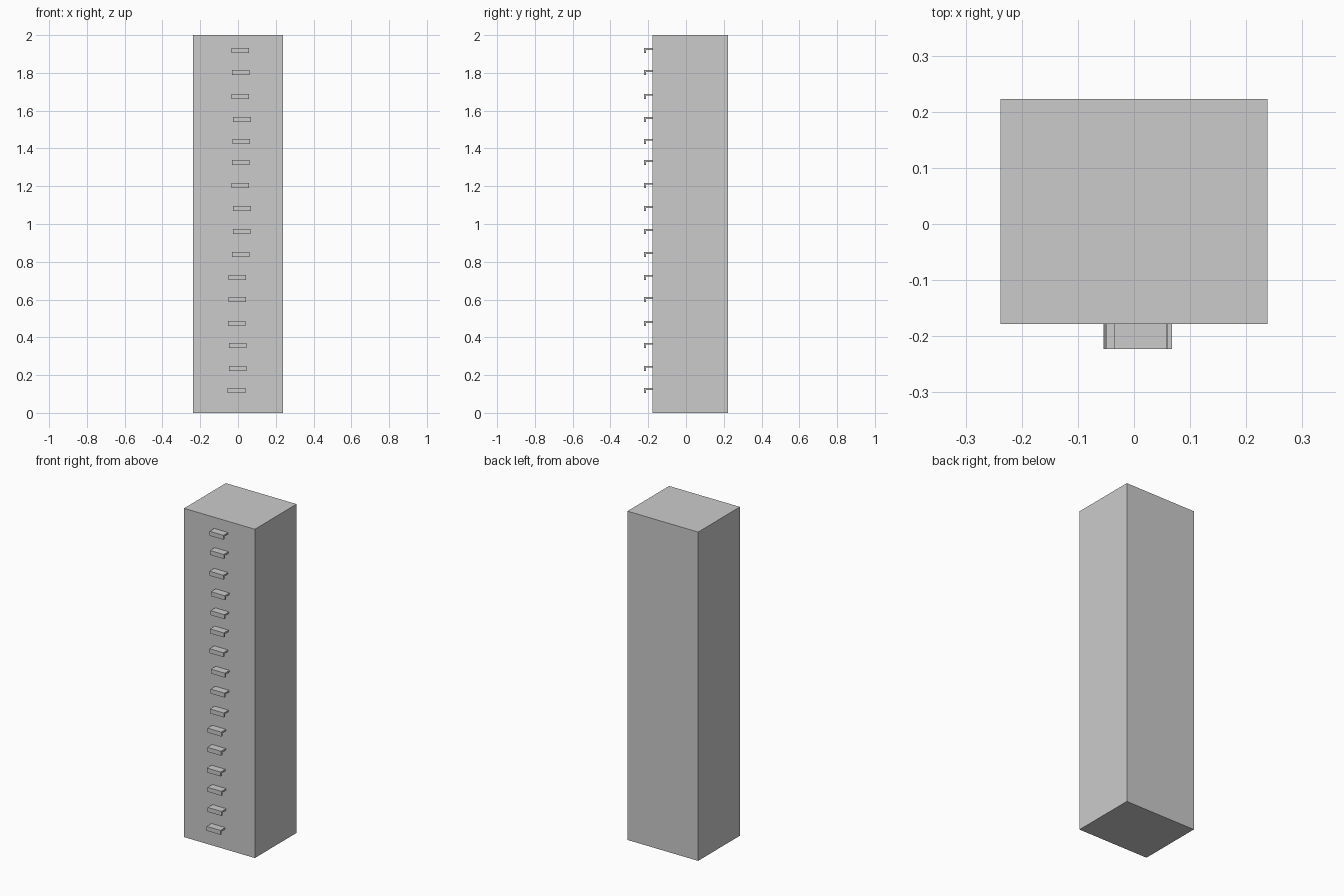
import bpy
import bmesh

if "Cube" in bpy.data.objects:
    bpy.data.objects.remove(bpy.data.objects["Cube"])

# One plain colour for everything
grey = bpy.data.materials.new("light_grey")
grey.diffuse_color = (0.6, 0.6, 0.6, 1.0)
grey.use_nodes = True
grey.node_tree.nodes["Principled BSDF"].inputs["Base Color"].default_value = grey.diffuse_color

FRONT = -0.178      # front wall of the tower
BACK = 0.223        # rear wall of the tower
HALF_W = 0.238


def extrude_profile(name, profile, x0, x1):
    """Sweep a (y, z) outline along x from x0 to x1."""
    bm = bmesh.new()
    face = bm.faces.new([bm.verts.new((x0, y, z)) for y, z in profile])
    swept = bmesh.ops.extrude_face_region(bm, geom=[face])["geom"]
    bmesh.ops.translate(bm, vec=(x1 - x0, 0, 0),
                        verts=[v for v in swept if isinstance(v, bmesh.types.BMVert)])
    bmesh.ops.recalc_face_normals(bm, faces=bm.faces)
    mesh = bpy.data.meshes.new(name)
    bm.to_mesh(mesh)
    bm.free()
    mesh.materials.append(grey)
    obj = bpy.data.objects.new(name, mesh)
    bpy.context.collection.objects.link(obj)
    return obj


# Tower block
extrude_profile("tower", [(FRONT, 0), (BACK, 0), (BACK, 2), (FRONT, 2)], -HALF_W, HALF_W)

# Climbing holds: a thin ledge with a lip hanging from its front edge
LIP_Y = -0.223
HOLD_W, HOLD_H, LEDGE_T, LIP_T = 0.093, 0.027, 0.010, 0.011
hold_profile = [(FRONT, 0), (LIP_Y, 0), (LIP_Y, -HOLD_H), (LIP_Y + LIP_T, -HOLD_H),
                (LIP_Y + LIP_T, -LEDGE_T), (FRONT, -LEDGE_T)]

# Slightly uneven placement: (centre x, top z), from bottom to top
holds = [(-0.008, 0.132), (-0.001, 0.249), (-0.002, 0.371), (-0.007, 0.487),
         (-0.004, 0.614), (-0.003, 0.731), (0.014, 0.852), (0.019, 0.974),
         (0.021, 1.096), (0.011, 1.218), (0.014, 1.339), (0.018, 1.451),
         (0.021, 1.567), (0.011, 1.689), (0.014, 1.816), (0.011, 1.932)]
for i, (cx, top) in enumerate(holds, 1):
    hold = extrude_profile(f"climbing_hold_{i:02d}", hold_profile, -HOLD_W / 2, HOLD_W / 2)
    hold.location = (cx, 0, top)
